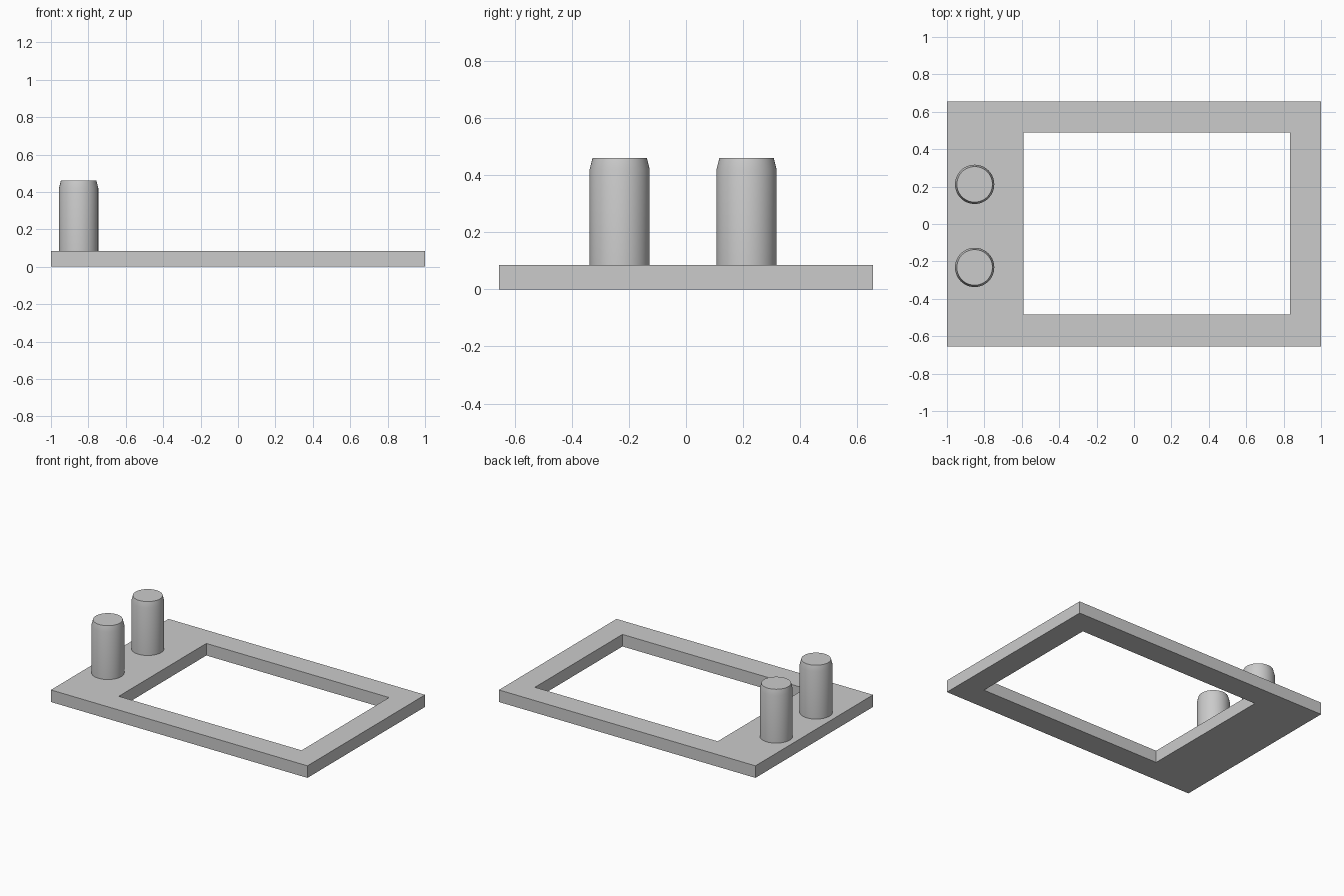
import bpy, bmesh
from math import radians

cube = bpy.data.objects.get("Cube")
if cube:
    bpy.data.objects.remove(cube, do_unlink=True)

# Single plain grey
grey = bpy.data.materials.new("plain_grey")
grey.use_nodes = True
grey.diffuse_color = (0.6, 0.6, 0.6, 1)
grey.node_tree.nodes["Principled BSDF"].inputs["Base Color"].default_value = (0.6, 0.6, 0.6, 1)

THICK = 0.085


def finish(bm, name):
    bmesh.ops.recalc_face_normals(bm, faces=bm.faces)
    mesh = bpy.data.meshes.new(name)
    bm.to_mesh(mesh)
    bm.free()
    mesh.materials.append(grey)
    obj = bpy.data.objects.new(name, mesh)
    bpy.context.collection.objects.link(obj)
    return obj


def rectangle(bm, x0, x1, y0, y1):
    return [bm.verts.new((x, y, 0)) for x, y in ((x0, y0), (x1, y0), (x1, y1), (x0, y1))]


# Flat plate with an off-centre rectangular window
bm = bmesh.new()
outer = rectangle(bm, -1, 1, -0.655, 0.655)
inner = rectangle(bm, -0.59, 0.835, -0.485, 0.49)
for i in range(4):
    j = (i + 1) % 4
    bm.faces.new((outer[i], outer[j], inner[j], inner[i]))
top = bmesh.ops.extrude_face_region(bm, geom=bm.faces[:], use_keep_orig=True)
bmesh.ops.translate(bm, vec=(0, 0, THICK),
                    verts=[v for v in top["geom"] if isinstance(v, bmesh.types.BMVert)])
finish(bm, "window_frame_plate")


# Upright round pegs with a tapered tip
def peg(name, x, y):
    bm = bmesh.new()
    rings = []
    for radius, z in ((0.105, THICK), (0.105, 0.42), (0.095, 0.46)):
        ring = bmesh.ops.create_circle(bm, segments=64, radius=radius)["verts"]
        bmesh.ops.translate(bm, verts=ring, vec=(x, y, z))
        rings.append(ring)
    for low, high in zip(rings, rings[1:]):
        for i in range(len(low)):
            j = (i + 1) % len(low)
            bm.faces.new((low[i], low[j], high[j], high[i]))
    bm.faces.new(rings[0])
    bm.faces.new(rings[-1])
    obj = finish(bm, name)
    bpy.ops.object.select_all(action='DESELECT')
    obj.select_set(True)
    bpy.context.view_layer.objects.active = obj
    bpy.ops.object.shade_smooth_by_angle(angle=radians(30))


peg("back_peg", -0.852, 0.212)
peg("front_peg", -0.852, -0.232)
